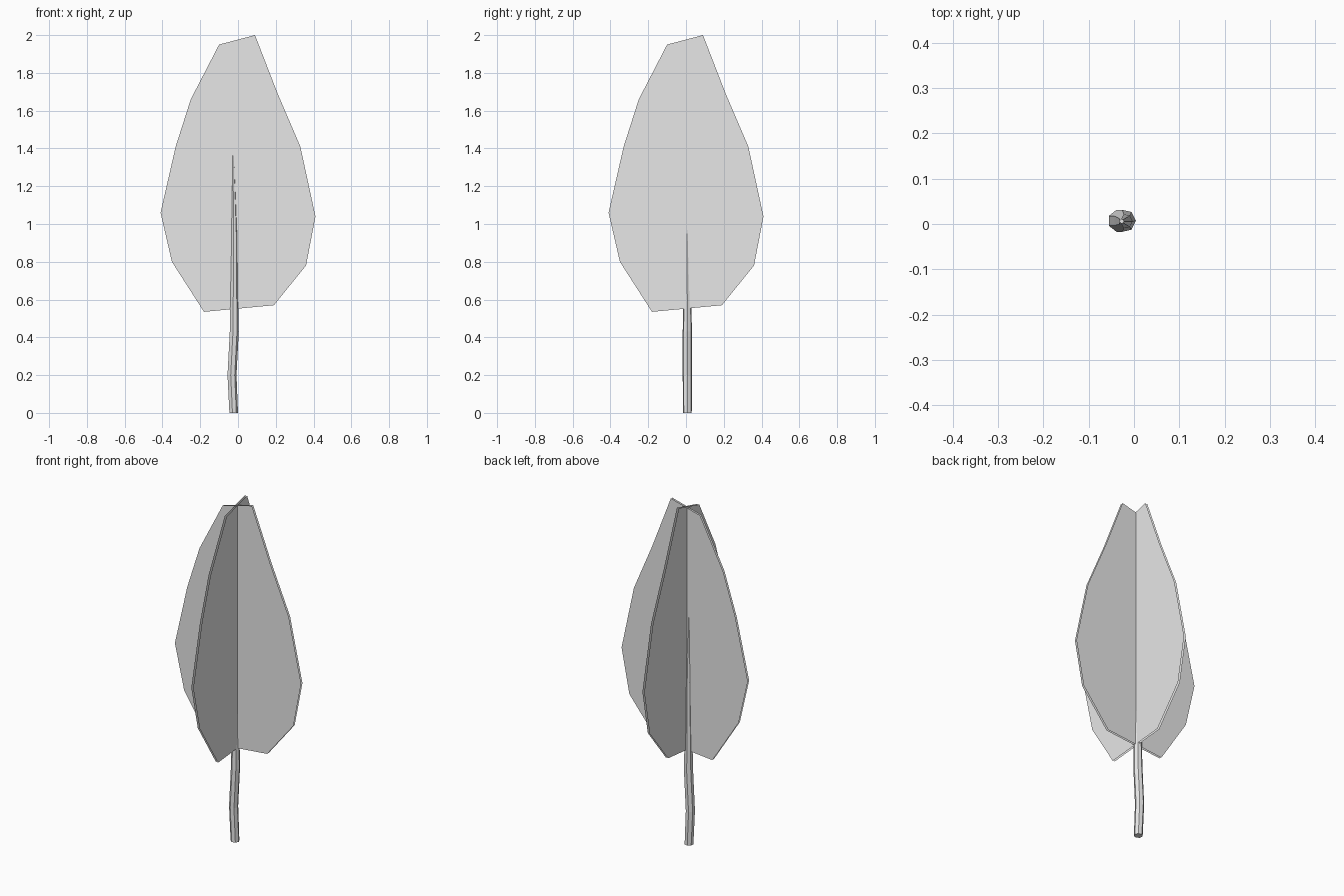
import bpy, bmesh, math
from mathutils import Vector

cube = bpy.data.objects.get("Cube")
if cube:
    bpy.data.objects.remove(cube)

grey = bpy.data.materials.new("light_grey")
grey.use_nodes = True
grey.diffuse_color = (0.8, 0.8, 0.8, 1)
grey.node_tree.nodes["Principled BSDF"].inputs["Base Color"].default_value = (0.8, 0.8, 0.8, 1)


def finish(name, bm):
    mesh = bpy.data.meshes.new(name)
    bm.to_mesh(mesh)
    bm.free()
    mesh.materials.append(grey)
    obj = bpy.data.objects.new(name, mesh)
    bpy.context.collection.objects.link(obj)
    return obj


# Crown outline: (sideways, height), counter-clockwise
OUTLINE = [(-0.18, 0.535), (0.19, 0.57), (0.36, 0.78), (0.41, 1.04), (0.33, 1.41),
           (0.21, 1.69), (0.09, 2.0), (-0.1, 1.95), (-0.25, 1.66), (-0.33, 1.41),
           (-0.41, 1.06), (-0.35, 0.8)]


# Each crown panel is a close pair of open sheets facing outwards
def crown_panel(name, place, near, far):
    bm = bmesh.new()
    for offset, pts in ((near, OUTLINE), (far, OUTLINE[::-1])):
        bm.faces.new([bm.verts.new(place(s, offset, z)) for s, z in pts])
    finish(name, bm)


crown_panel("crown_panel_wide", lambda s, o, z: (s, o, z), 0.0, 0.012)
crown_panel("crown_panel_deep", lambda s, o, z: (o, s, z), -0.004, -0.016)

# Trunk: bent seven-sided taper, as (centre x, centre y, height, radius)
SIDES = 7
RINGS = [(-0.024, 0.007, 0.0, 0.024), (-0.033, 0.007, 0.2, 0.025),
         (-0.021, 0.007, 0.43, 0.025), (-0.019, 0.006, 0.95, 0.016),
         (-0.027, 0.006, 1.43, 0.005)]
bm = bmesh.new()
loops = []
for x, y, z, r in RINGS:
    angles = [2 * math.pi * i / SIDES for i in range(SIDES)]
    loops.append([bm.verts.new(Vector((x + r * math.cos(a), y + r * math.sin(a), z)))
                  for a in angles])
for low, high in zip(loops, loops[1:]):
    for i in range(SIDES):
        j = (i + 1) % SIDES
        bm.faces.new((low[i], low[j], high[j], high[i]))
bm.faces.new(loops[0][::-1])
bm.faces.new(loops[-1])
finish("trunk", bm)
